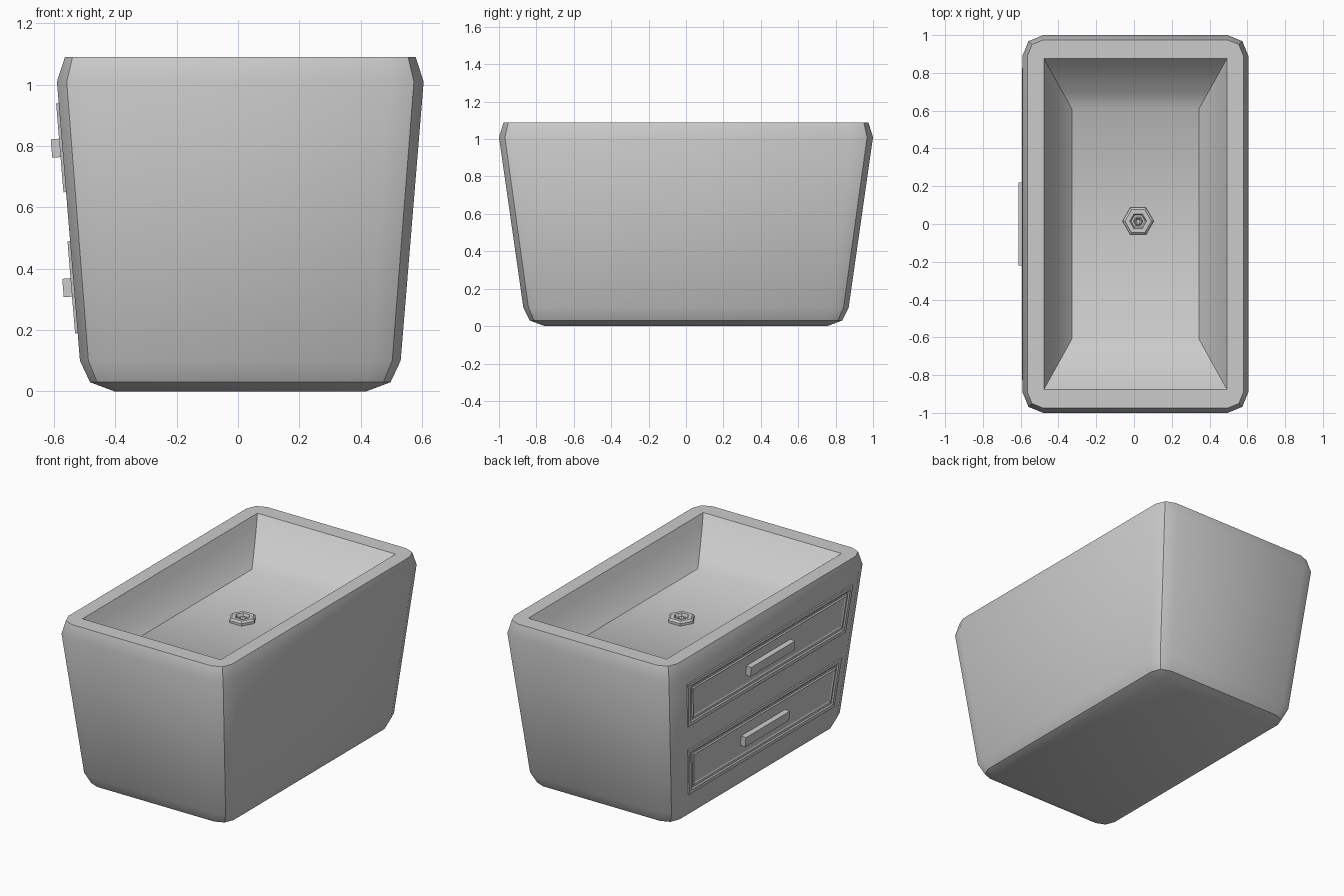
import bpy, bmesh, math
from mathutils import Vector

if "Cube" in bpy.data.objects:
    bpy.data.objects.remove(bpy.data.objects["Cube"])

CX = 0.0075  # body centre, offset by the drawer handles


def loft(name, rings, smooth=None):
    """Skin a list of equal-length rings and cap both ends."""
    bm = bmesh.new()
    vr = [[bm.verts.new(p) for p in ring] for ring in rings]
    n = len(vr[0])
    for a, b in zip(vr, vr[1:]):
        for i in range(n):
            j = (i + 1) % n
            bm.faces.new((a[i], a[j], b[j], b[i]))
    bm.faces.new(vr[0][::-1])
    bm.faces.new(vr[-1])
    bmesh.ops.remove_doubles(bm, verts=bm.verts, dist=1e-5)
    bmesh.ops.recalc_face_normals(bm, faces=bm.faces)
    me = bpy.data.meshes.new(name)
    bm.to_mesh(me)
    bm.free()
    ob = bpy.data.objects.new(name, me)
    bpy.context.collection.objects.link(ob)
    if smooth:
        bpy.ops.object.select_all(action='DESELECT')
        ob.select_set(True)
        bpy.context.view_layer.objects.active = ob
        bpy.ops.object.shade_smooth_by_angle(angle=math.radians(smooth))
    return ob


def rounded_rect(z, hx, hy, r):
    """Rectangle with two-segment corners, 12 points, counter-clockwise."""
    q = [(hx, hy - r), (hx - 0.29 * r, hy - 0.29 * r), (hx - r, hy)]
    pts = q + [(-x, y) for x, y in q[::-1]]
    pts += [(-x, -y) for x, y in q] + [(x, -y) for x, y in q[::-1]]
    return [(x + CX, y, z) for x, y in pts]


# Tapered body with bevelled edges, flat rim and concave basin
FLOOR, RIM = 0.875, 1.09
rings = [rounded_rect(*p) for p in (
    (0.0, 0.41, 0.755, 0.0), (0.03, 0.49, 0.835, 0.08),
    (0.10, 0.523, 0.87, 0.095), (1.01, 0.598, 1.0, 0.11),
    (RIM, 0.572, 0.975, 0.085))]
for t, d in ((0, 0), (0.19, 0.27), (0.41, 0.52), (0.68, 0.78), (1, 1)):
    rings.append(rounded_rect(RIM + (FLOOR - RIM) * d,
                              0.484 - 0.147 * t, 0.875 - 0.265 * t, 0.0))
loft("tub_body", rings, 30)


# Hexagonal drain with a stepped hole
def hexagon(r, z):
    return [(0.022 + r * math.cos(i * math.pi / 3),
             0.015 + r * math.sin(i * math.pi / 3), z) for i in range(6)]


loft("drain", [hexagon(r, FLOOR + h) for r, h in (
    (0.083, -0.01), (0.083, 0.015), (0.07, 0.025), (0.045, 0.025),
    (0.037, 0.008), (0.026, 0.008), (0.02, 0.014), (0.01, 0.004))])


# Points on the sloped drawer side (-x)
def on_wall(y, z, out):
    return Vector((-0.515 - 0.0824 * (z - 0.10) - out, y, z + out * -0.08))


def wall_rect(z0, z1, h0, h1, out):
    return [on_wall(-h0, z0, out), on_wall(h0, z0, out),
            on_wall(h1, z1, out), on_wall(-h1, z1, out)]


# Drawers: framed panels that follow the wall taper, each with a bar handle
for label, z0, z1 in (("lower", 0.19, 0.49), ("upper", 0.65, 0.94)):
    panel = []
    for inset, out in ((0, -0.01), (0, 0.009), (0.022, 0.009), (0.03, 0.002),
                       (0.042, 0.002), (0.048, 0.009), (0.058, 0.003)):
        a, b = z0 + inset, z1 - inset
        panel.append(wall_rect(a, b, 0.70 + 0.133 * a - inset,
                               0.70 + 0.133 * b - inset, out))
    loft(label + "_drawer", panel)
    mid = (z0 + z1) / 2
    loft(label + "_handle", [wall_rect(mid - 0.03, mid + 0.03, 0.22, 0.22, o)
                             for o in (-0.005, 0.036)])
